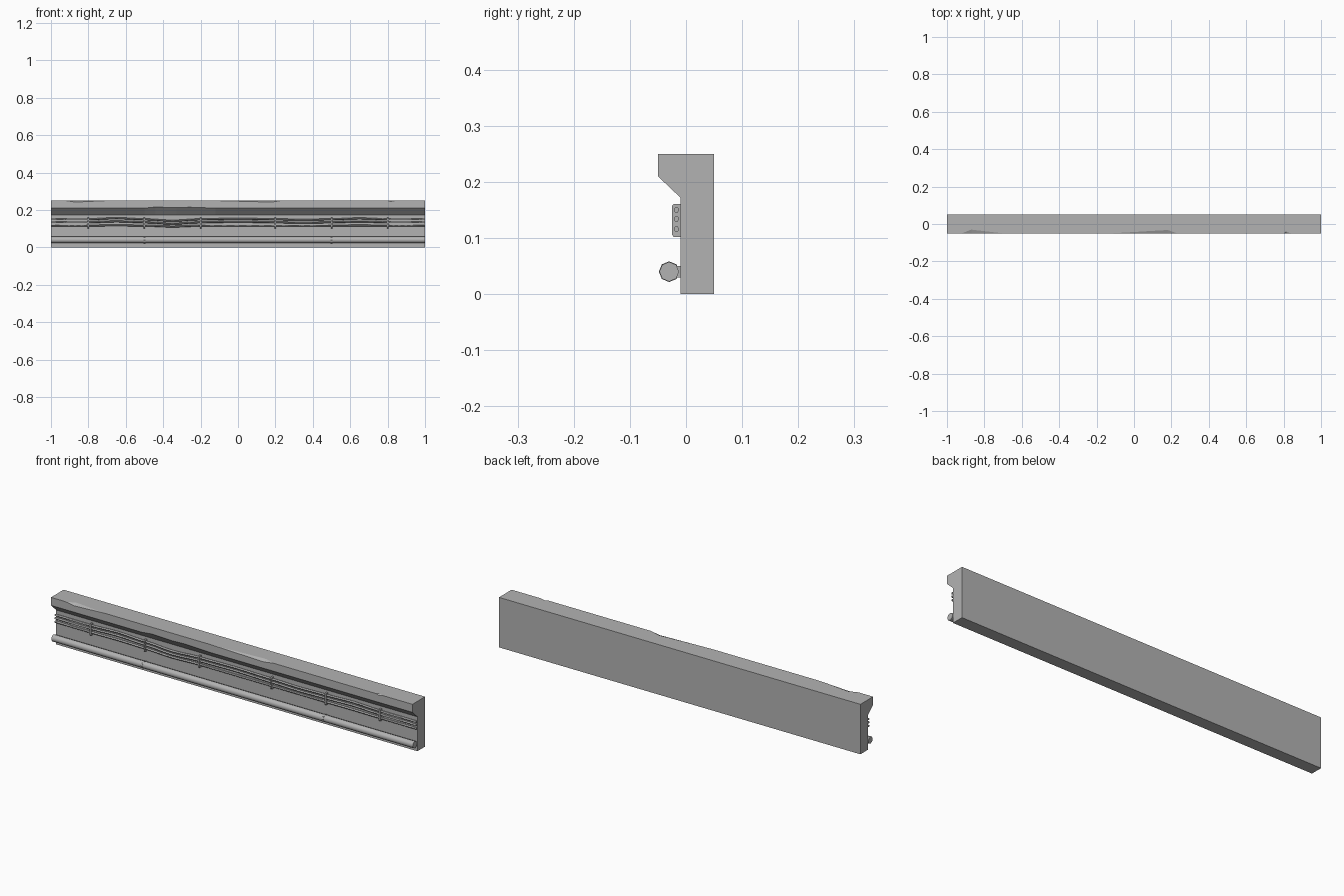
import bpy, bmesh, math

cube = bpy.data.objects.get("Cube")
if cube:
    bpy.data.objects.remove(cube)

concrete = bpy.data.materials.new("concrete_grey")
concrete.use_nodes = True
grey = (0.45, 0.45, 0.45, 1)
concrete.diffuse_color = grey
concrete.node_tree.nodes["Principled BSDF"].inputs["Base Color"].default_value = grey


def loft(name, rings, smooth=False):
    """Skin a row of matching closed sections and cap both ends."""
    bm = bmesh.new()
    rows = [[bm.verts.new(p) for p in ring] for ring in rings]
    n = len(rows[0])
    for a, b in zip(rows, rows[1:]):
        for i in range(n):
            j = (i + 1) % n
            bm.faces.new((a[i], a[j], b[j], b[i]))
    bm.faces.new(rows[0][::-1])
    bm.faces.new(rows[-1])
    bmesh.ops.remove_doubles(bm, verts=bm.verts, dist=0.00005)
    bmesh.ops.recalc_face_normals(bm, faces=bm.faces)
    mesh = bpy.data.meshes.new(name)
    bm.to_mesh(mesh)
    bm.free()
    mesh.materials.append(concrete)
    obj = bpy.data.objects.new(name, mesh)
    bpy.context.collection.objects.link(obj)
    if smooth:
        bpy.ops.object.select_all(action="DESELECT")
        obj.select_set(True)
        bpy.context.view_layer.objects.active = obj
        bpy.ops.object.shade_smooth_by_angle(angle=math.radians(60))
    return obj


def circle(x, y, z, r, sides):
    return [(x, y + r * math.cos(math.tau * i / sides), z + r * math.sin(math.tau * i / sides))
            for i in range(sides)]


def prism(name, x, width, outline):
    return loft(name, [[(x + s * width / 2, y, z) for y, z in outline] for s in (-1, 1)])


# Wall with overhanging ledge: x, chip depth, chip drop, lower edge wear
stations = [(-1, 0, 0, 0), (-0.92, 0, 0, 0), (-0.87, 0.02, 0.008, 0), (-0.7, 0, 0, 0),
            (-0.5, 0, 0, 0), (-0.44, 0, 0, 0.006), (-0.33, 0, 0, 0.002), (-0.26, 0, 0, 0.005),
            (-0.12, 0, 0, 0), (0.18, 0.018, 0.008, 0), (0.23, 0, 0, 0),
            (0.8, 0, 0, 0), (0.815, 0.008, 0.005, 0), (0.84, 0, 0, 0), (1, 0, 0, 0)]
loft("wall", [[(x, 0.05, 0), (x, 0.05, 0.25), (x, -0.05 + c, 0.25), (x, -0.05, 0.25 - d),
               (x, -0.05, 0.21 + e), (x, -0.05 + e, 0.21), (x, -0.01, 0.172), (x, -0.01, 0)]
              for x, c, d, e in stations])

# Lower pipe and its clamps
loft("pipe", [circle(x, -0.03, 0.04, 0.0175, 8) for x in (-1, 1)], smooth=True)
for x in (-0.5, 0.5):
    loft("pipe_clamp", [circle(x + s, -0.03, 0.04, 0.0185, 8) for s in (-0.005, 0.005)])
    prism("clamp_neck", x, 0.01, [(-0.009, 0.03), (-0.009, 0.05), (-0.025, 0.05), (-0.025, 0.03)])

# Cable brackets
posts = (-0.8, -0.5, -0.2, 0.2, 0.5, 0.8)
for x in posts:
    prism("cable_bracket", x, 0.008, [(-0.009, 0.102), (-0.009, 0.161), (-0.022, 0.161),
                                      (-0.025, 0.157), (-0.025, 0.106), (-0.022, 0.102)])

# Three cables that bow up or sag between brackets
spans = list(zip((-1,) + posts, posts + (1,)))
for number, (height, bows) in enumerate([
        (0.150, (0, 0.006, -0.008, 0.003, -0.003, 0.005, 0)),
        (0.134, (0, 0.005, -0.008, 0.003, -0.003, 0.004, 0)),
        (0.116, (0, 0.002, -0.005, 0, 0, 0.001, 0))]):
    rings = []
    for (start, end), bow in zip(spans, bows):
        for i in range(6):
            t = i / 6
            rings.append(circle(start + (end - start) * t, -0.017,
                                height + bow * math.sin(math.pi * t) ** 2, 0.005, 6))
    rings.append(circle(1, -0.017, height, 0.005, 6))
    loft(f"cable_{number + 1}", rings, smooth=True)
